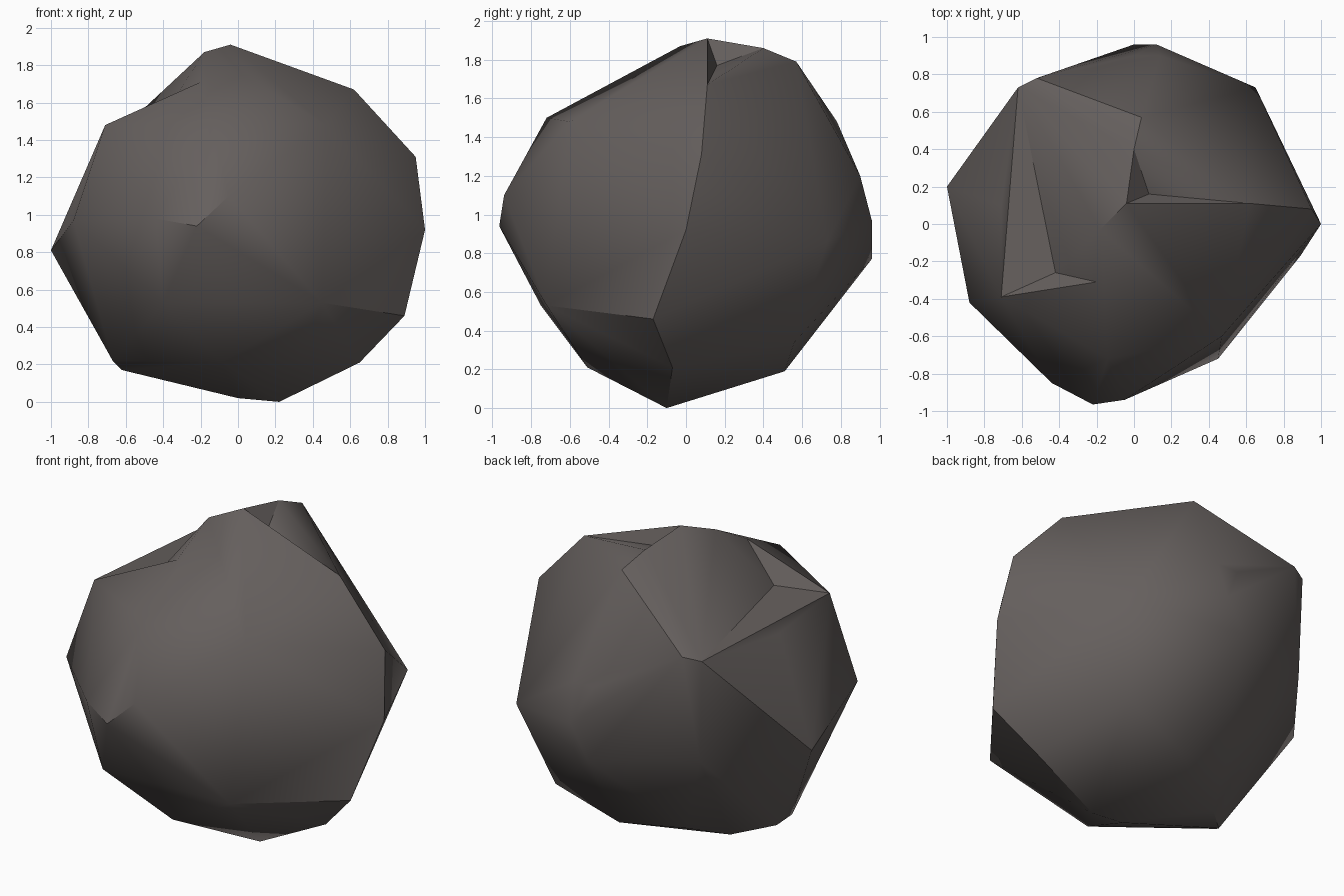
import bpy, bmesh, math
from mathutils import Vector

if "Cube" in bpy.data.objects:
    bpy.data.objects.remove(bpy.data.objects["Cube"])

# Corner points of the boulder, bottom to top
corners = [
    (.22, -.1, 0), (0, -.1, .02), (-.09, -.51, .21), (-.62, 0, .17), (-.67, -.08, .22),
    (-.43, .18, .13), (-.3, .43, .23), (.1, .51, .19), (.5, .56, .34), (.65, -.07, .21),
    (.89, -.17, .46), (.45, -.72, .53), (-.4, -.75, .53), (-.6, .72, .83), (-1, .2, .81),
    (0, .96, .77), (.12, .96, .97), (.65, .73, .86), (1, 0, .92), (-.88, -.42, .97),
    (-.22, -.965, .94), (-.44, -.85, .98), (-.05, -.94, 1.1), (.14, .9, 1.2), (0, .9, 1.2),
    (.95, .08, 1.31), (-.71, -.39, 1.48), (-.71, .1, 1.42), (.47, -.6, 1.48),
    (-.14, -.72, 1.5), (-.62, .73, 1.46), (-.52, .78, 1.48), (-.62, .11, 1.49),
    (.62, .11, 1.67), (-.2, -.31, 1.71), (.04, .57, 1.79), (0, .4, 1.86),
    (-.18, -.03, 1.87), (-.04, .11, 1.91),
]
# Chipped hollows: deepest point, then extra spots whose facets join the chip
hollows = [
    ((.08, .16, 1.77), []),
    ((-.42, -.26, 1.5), [(-.58, -.15), (-.35, -.07)]),
]


def facet_above(bm, q):
    """Upward facet covering the plan position q."""
    for f in bm.faces:
        pts = [v.co.xy for v in f.verts]
        if f.normal.z > 0 and all((b - a).cross(q - a) >= 0
                                  for a, b in zip(pts, pts[1:] + pts[:1])):
            return f


bm = bmesh.new()
for c in corners:
    bm.verts.new(c)
bmesh.ops.convex_hull(bm, input=bm.verts[:])
loose = [v for v in bm.verts if not v.link_faces]
bmesh.ops.delete(bm, geom=loose, context='VERTS')
bmesh.ops.recalc_face_normals(bm, faces=bm.faces[:])

for deep, spots in hollows:
    p = Vector(deep)
    found = {facet_above(bm, q) for q in [p.xy] + [Vector(s) for s in spots]} - {None}
    if len(found) > 1:
        found = bmesh.ops.dissolve_faces(bm, faces=list(found))["region"]
    bmesh.ops.poke(bm, faces=list(found))["verts"][0].co = p

mesh = bpy.data.meshes.new("boulder")
bm.to_mesh(mesh)
bm.free()
boulder = bpy.data.objects.new("boulder", mesh)
bpy.context.collection.objects.link(boulder)

stone = bpy.data.materials.new("brown grey stone")
stone.diffuse_color = (.13, .115, .11, 1)
stone.use_nodes = True
stone.node_tree.nodes["Principled BSDF"].inputs["Base Color"].default_value = stone.diffuse_color
mesh.materials.append(stone)

bpy.context.view_layer.objects.active = boulder
boulder.select_set(True)
bpy.ops.object.shade_smooth_by_angle(angle=math.radians(38))
